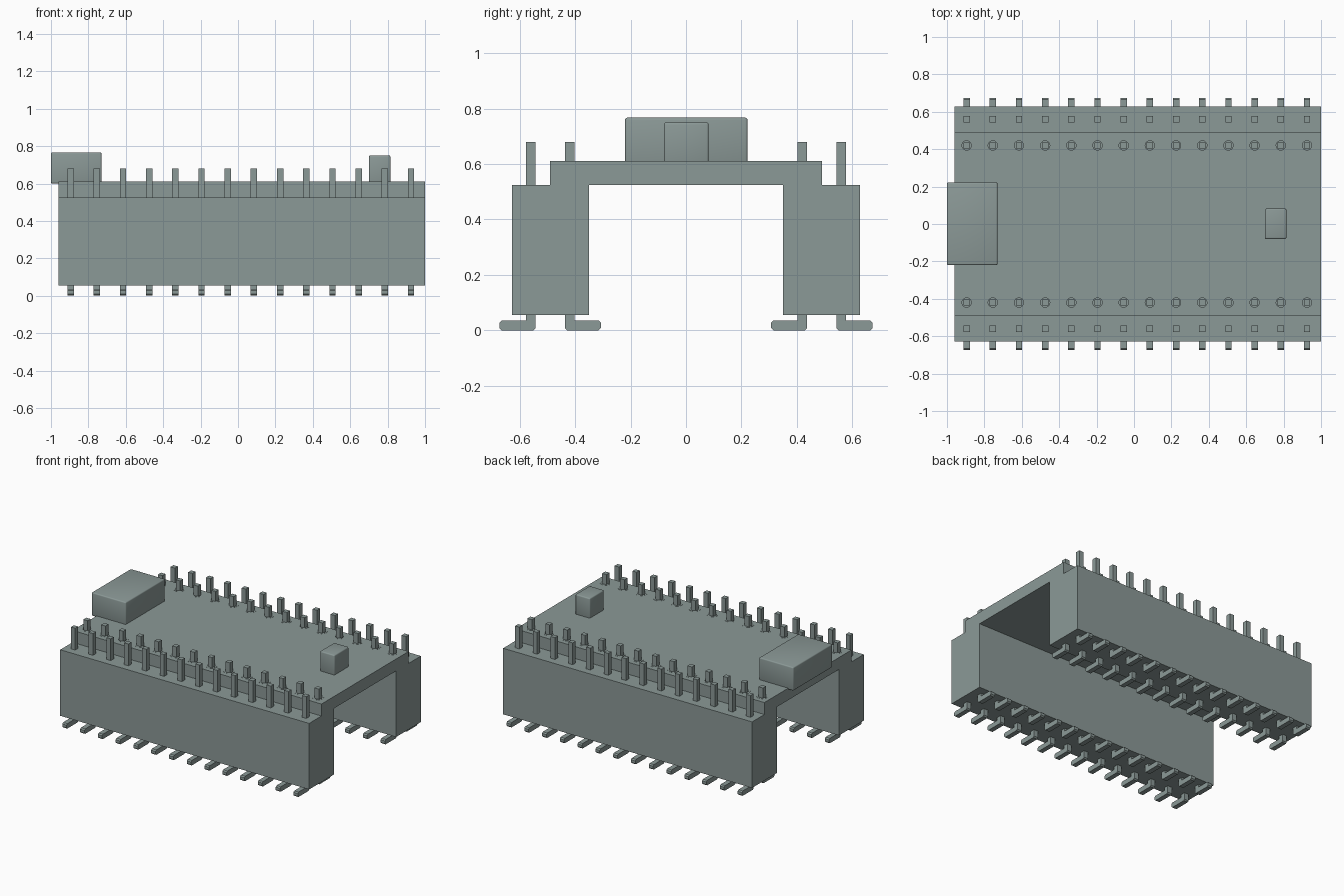
import bpy
import bmesh
from mathutils import Matrix, Vector

cube = bpy.data.objects.get("Cube")
if cube:
    bpy.data.objects.remove(cube, do_unlink=True)

# One flat colour
grey = bpy.data.materials.new("grey green")
grey.use_nodes = True
colour = (0.26, 0.32, 0.31, 1)
grey.diffuse_color = colour
grey.node_tree.nodes["Principled BSDF"].inputs["Base Color"].default_value = colour

PINS = [-0.895 + 0.14 * i for i in range(14)]
INNER, OUTER = 0.42, 0.56          # pin rows, distance from the centre line
BLOCK_LOW, BLOCK_TOP, BOARD_TOP, PIN_TOP = 0.055, 0.525, 0.61, 0.68
HALF_PIN = 0.017


def finish(name, bm):
    bmesh.ops.recalc_face_normals(bm, faces=bm.faces)
    mesh = bpy.data.meshes.new(name)
    bm.to_mesh(mesh)
    bm.free()
    mesh.materials.append(grey)
    obj = bpy.data.objects.new(name, mesh)
    bpy.context.collection.objects.link(obj)
    return obj


def box(name, low, high, bevel=0):
    low, high = Vector(low), Vector(high)
    bm = bmesh.new()
    place = Matrix.Translation((low + high) / 2) @ Matrix.Diagonal((*(high - low), 1))
    bmesh.ops.create_cube(bm, size=1, matrix=place)
    if bevel:
        bmesh.ops.bevel(bm, geom=bm.edges[:], offset=bevel, segments=3,
                        profile=0.5, affect='EDGES')
    obj = finish(name, bm)
    if bevel:
        smooth(obj)
    return obj


def smooth(obj):
    bpy.ops.object.select_all(action='DESELECT')
    obj.select_set(True)
    bpy.context.view_layer.objects.active = obj
    bpy.ops.object.shade_smooth_by_angle(angle=0.6)


def cylinders(name, radius, low, high):
    """Upright cylinders around every inner pin."""
    bm = bmesh.new()
    for side in (-1, 1):
        for x in PINS:
            bmesh.ops.create_cone(
                bm, cap_ends=True, segments=24, radius1=radius, radius2=radius,
                depth=high - low,
                matrix=Matrix.Translation((x, side * INNER, (low + high) / 2)))
    return finish(name, bm)


def pin_row(name, side, centre, outward):
    """Upright pins with a foot bent outward or inward, extruded along x."""
    h, c, thick, reach = HALF_PIN, 0.008, 0.035, 0.113
    # Profile in (distance towards the foot, height)
    profile = [(-h, PIN_TOP), (-h, c), (c - h, 0), (reach - c, 0), (reach, c),
               (reach, thick - c), (reach - c, thick), (h, thick), (h, PIN_TOP)]
    bm = bmesh.new()
    for x in PINS:
        verts = [bm.verts.new((x - h, side * (centre + outward * d), z))
                 for d, z in profile]
        face = bm.faces.new(verts)
        ext = bmesh.ops.extrude_face_region(bm, geom=[face], use_keep_orig=True)
        moved = [v for v in ext["geom"] if isinstance(v, bmesh.types.BMVert)]
        bmesh.ops.translate(bm, verts=moved, vec=(2 * h, 0, 0))
    return finish(name, bm)


# Circuit board with soldering pads, drilled around the inner pins
board = box("board", (-0.96, -0.49, BLOCK_TOP), (1, 0.49, BOARD_TOP))
pads = cylinders("solder_pads", 0.037, BOARD_TOP - 0.003, BOARD_TOP + 0.001)
drill = cylinders("hole_cutter", 0.025, BLOCK_TOP - 0.02, BOARD_TOP + 0.05)
for part in (board, pads):
    cut = part.modifiers.new("holes", 'BOOLEAN')
    cut.operation = 'DIFFERENCE'
    cut.solver = 'EXACT'
    cut.object = drill
    bpy.context.view_layer.objects.active = part
    bpy.ops.object.modifier_apply(modifier=cut.name)
bpy.data.objects.remove(drill, do_unlink=True)

# Header blocks and their pin rows on both sides
for side, label in ((-1, "front"), (1, "back")):
    edges = sorted((side * 0.35, side * 0.628))
    box(label + "_header_block", (-0.96, edges[0], BLOCK_LOW), (1, edges[1], BLOCK_TOP))
    pin_row(label + "_outer_pins", side, OUTER, 1)
    pin_row(label + "_inner_pins", side, INNER, -1)

# Components on top of the board
box("end_connector", (-1, -0.22, 0.6), (-0.73, 0.222, 0.767), 0.008)
box("push_button", (0.7, -0.08, 0.6), (0.815, 0.082, 0.75), 0.008)
